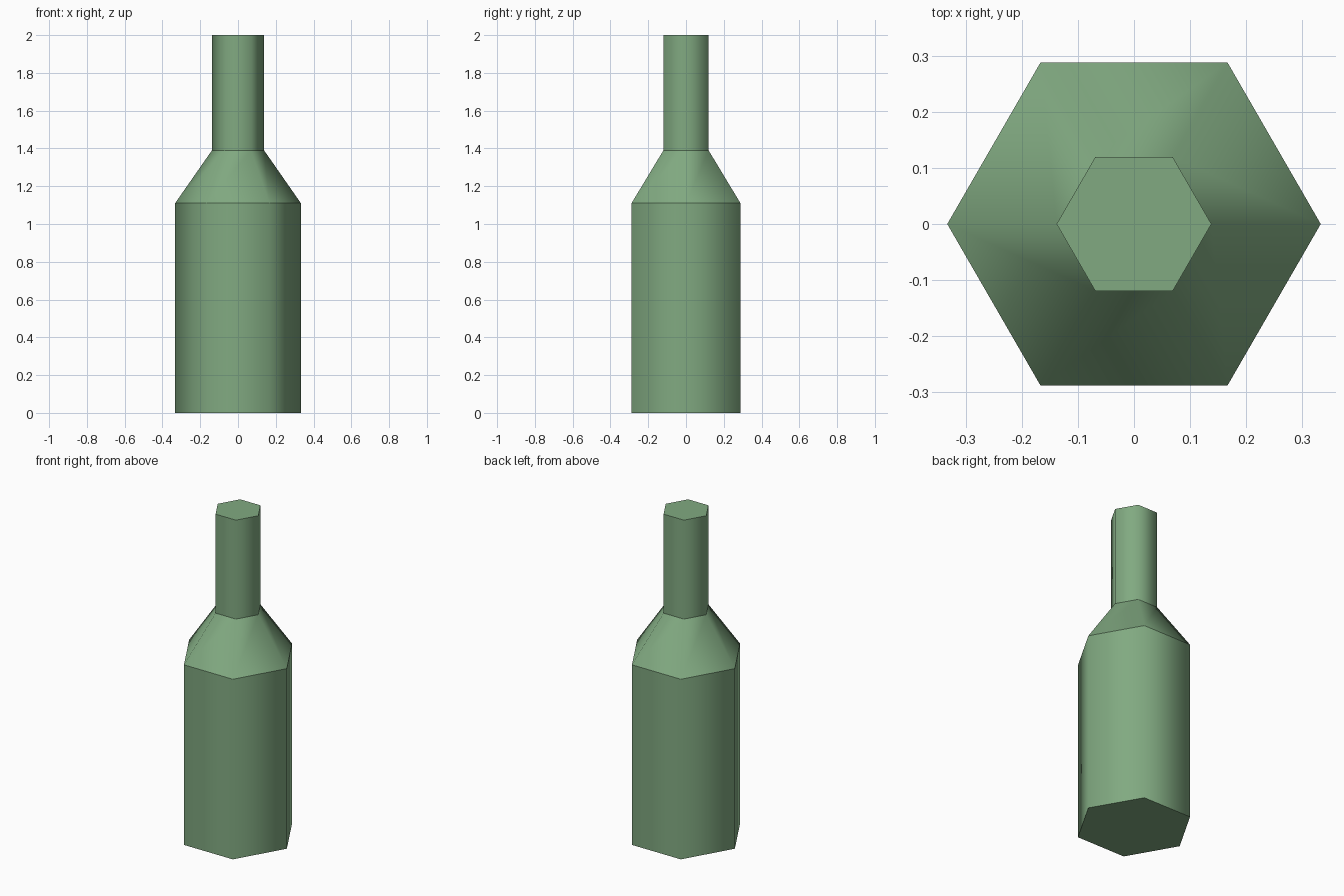
import bpy
import bmesh
from math import cos, sin, tau

cube = bpy.data.objects.get("Cube")
if cube:
    bpy.data.objects.remove(cube, do_unlink=True)

SIDES = 6
# Bottle profile as (radius, height): base, shoulder, neck foot, mouth
PROFILE = [(0.333, 0), (0.333, 1.11), (0.138, 1.39), (0.138, 2)]

green = bpy.data.materials.new("bottle green")
green.use_nodes = True
colour = (0.22, 0.40, 0.22, 1)
green.diffuse_color = colour
green.node_tree.nodes["Principled BSDF"].inputs["Base Color"].default_value = colour


def ring(bm, radius, z):
    angles = [tau * i / SIDES for i in range(SIDES)]
    return [bm.verts.new((radius * cos(a), radius * sin(a), z)) for a in angles]


# Hexagonal body, sloped shoulder and neck as one closed skin
bm = bmesh.new()
rings = [ring(bm, r, z) for r, z in PROFILE]
for low, high in zip(rings, rings[1:]):
    for i in range(SIDES):
        j = (i + 1) % SIDES
        bm.faces.new((low[i], low[j], high[j], high[i])).smooth = True

# Flat bottom and mouth
bm.faces.new(reversed(rings[0]))
bm.faces.new(rings[-1])

# Sides shade round, while every level edge stays crisp
for edge in bm.edges:
    a, b = edge.verts
    edge.smooth = abs(a.co.z - b.co.z) > 0.01

mesh = bpy.data.meshes.new("bottle")
bm.to_mesh(mesh)
bm.free()
mesh.materials.append(green)
bpy.context.collection.objects.link(bpy.data.objects.new("bottle", mesh))
